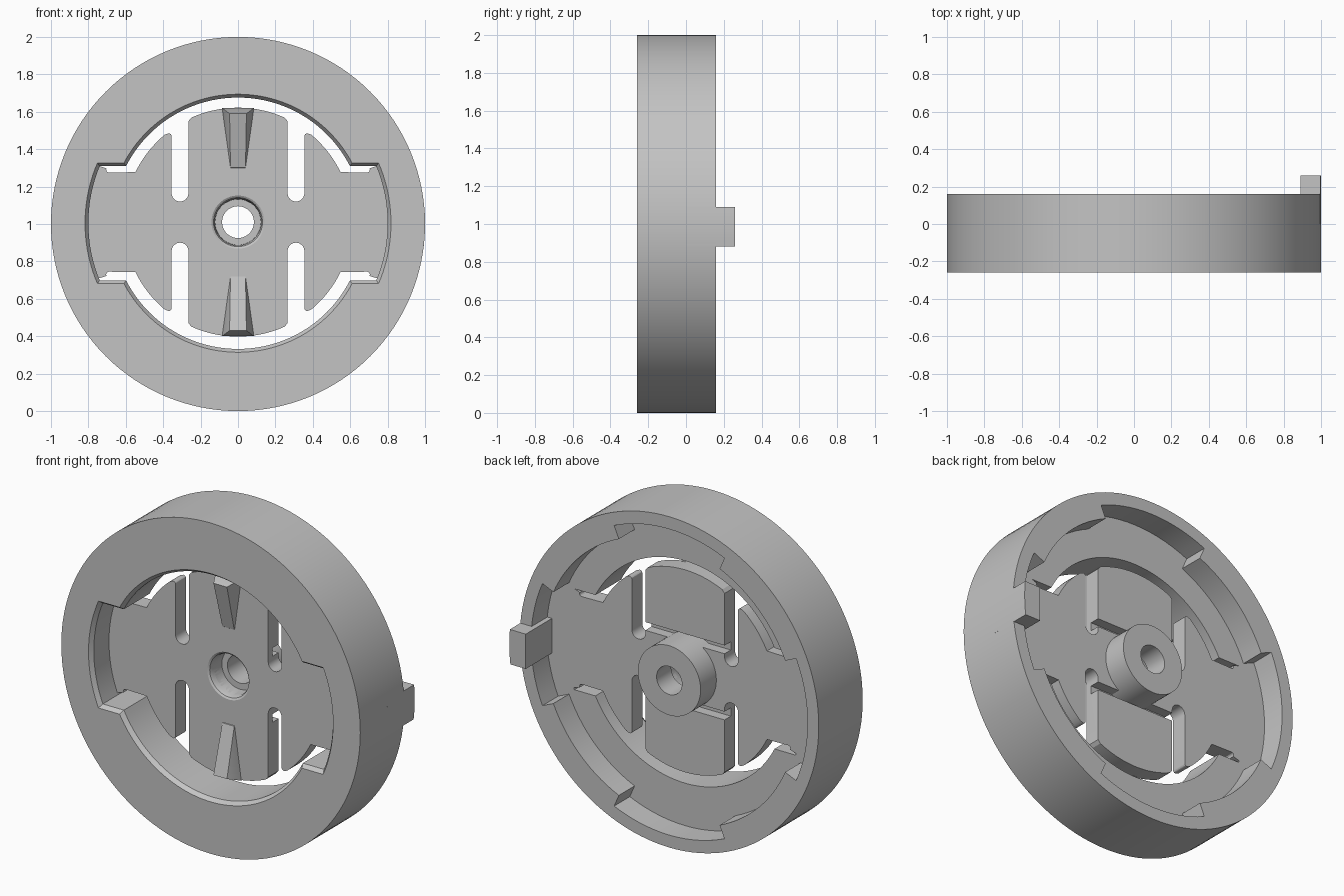
import bpy, bmesh, math

if "Cube" in bpy.data.objects:
    bpy.data.objects.remove(bpy.data.objects["Cube"])

ZC = 1.0      # wheel centre height
HC = 1.01     # hub and web centre height

grey = bpy.data.materials.new("plain grey")
grey.diffuse_color = (0.55, 0.55, 0.55, 1)
grey.use_nodes = True
grey.node_tree.nodes["Principled BSDF"].inputs["Base Color"].default_value = grey.diffuse_color


def arc(r, a0, a1, n, cx=0, cz=0):
    """Points on an arc in the x-z plane, angles in degrees."""
    return [(cx + r * math.cos(math.radians(a0 + (a1 - a0) * i / n)),
             cz + r * math.sin(math.radians(a0 + (a1 - a0) * i / n))) for i in range(n + 1)]


def circle(r, n=96):
    return arc(r, 0, 360, n)[:-1]


def loft(name, sections, cz):
    """Solid through (y, outline) sections, capped at both ends."""
    bm = bmesh.new()
    rings = [[bm.verts.new((x, y, z + cz)) for x, z in pts] for y, pts in sections]
    n = len(rings[0])
    for a, b in zip(rings, rings[1:]):
        for i in range(n):
            j = (i + 1) % n
            bm.faces.new((a[i], a[j], b[j], b[i]))
    bm.faces.new(rings[0])
    bm.faces.new(rings[-1])
    bmesh.ops.recalc_face_normals(bm, faces=bm.faces)
    me = bpy.data.meshes.new(name)
    bm.to_mesh(me)
    bm.free()
    me.materials.append(grey)
    ob = bpy.data.objects.new(name, me)
    bpy.context.collection.objects.link(ob)
    return ob


def cut(ob, *cutters):
    bpy.context.view_layer.objects.active = ob
    for c in cutters:
        m = ob.modifiers.new("cut", 'BOOLEAN')
        m.operation, m.solver, m.object = 'DIFFERENCE', 'EXACT', c
        bpy.ops.object.modifier_apply(modifier=m.name)


def four_way(quarter):
    """Mirror a first-quadrant outline (top to right) into a closed loop."""
    half = quarter + [(x, -z) for x, z in reversed(quarter)]
    return half + [(-x, z) for x, z in reversed(half)]


def opening(grow):
    """Round front opening with two wider side wings."""
    r, w, h = 0.672 + grow, 0.80 + grow, 0.305 + grow
    ai, ao = math.degrees(math.asin(h / r)), math.degrees(math.asin(h / w))
    return four_way(arc(r, 89, ai, 24) + arc(w, ao, 0.5, 10))


# Wheel rim: chamfered front opening, back recess with four pockets
rim = loft("wheel_rim", [(-0.26, circle(1, 128)), (0.16, circle(1, 128))], ZC)
front_cut = loft("front_cutter", [(-0.28, opening(0.018)), (-0.26, opening(0.018)),
                                  (-0.235, opening(0)), (0.05, opening(0))], ZC + 0.004)
recess = []
for k in range(4):
    c = 90 * k
    recess += arc(0.925, c - 23.5, c + 23.5, 14) + arc(0.845, c + 23.5, c + 66.5, 14)
back_cut = loft("back_cutter", [(0.01, recess), (0.2, recess)], ZC)
cut(rim, front_cut, back_cut)

# Slotted web that carries the hub
quarter = (arc(0.612, 89, 66, 8) + [(0.265, 0.54)]
           + arc(0.045, 180, 360, 12, 0.31, 0.155)
           + arc(0.015, 180, 55, 5, 0.37, 0.46)
           + arc(0.61, 50, 26, 8)
           + arc(0.015, -90, 90, 6, 0.69, 0.28)
           + [(0.59, 0.295), (0.59, 0.315), (0.79, 0.315)] + arc(0.845, 19, 1, 6))
# the slit begins where the web meets the rim, so its upper lip is left open
quarter = [p for p in quarter if p not in ((0.59, 0.295), (0.59, 0.315))]
quarter = [p for p in quarter if not (p[0] < 0.7 and p[1] > 0.285 and p[0] > 0.6)]
web = loft("slotted_web", [(-0.09, four_way(quarter)), (0.01, four_way(quarter))], HC)

# Hub boss behind the web
hub = loft("hub_boss", [(-0.05, circle(0.21, 64)), (0.16, circle(0.21, 64))], HC)

# Stepped bore with a rounded front edge
bore = loft("bore_cutter", [(y, circle(r, 64)) for y, r in (
    (-0.12, 0.142), (-0.09, 0.142), (-0.083, 0.131), (-0.065, 0.124), (0.02, 0.122),
    (0.02, 0.085), (0.2, 0.085))], HC)
cut(web, bore)
cut(hub, bore)

# Flexing grooves across the back of the web
grooves = []
for s in (1, -1):
    g = [(-0.28, s * 0.2 - 0.025), (0.28, s * 0.2 - 0.025),
         (0.28, s * 0.2 + 0.025), (-0.28, s * 0.2 + 0.025)]
    grooves.append(loft("groove_cutter", [(-0.05, g), (0.05, g)], HC))
cut(web, *grooves)

# Tapered ridges on the front of the web
for s, name in ((1, "upper_ridge"), (-1, "lower_ridge")):
    base = [(-0.04, s * 0.29), (0.04, s * 0.29), (0.085, s * 0.61), (-0.085, s * 0.61)]
    crest = [(-0.04, s * 0.292), (0.04, s * 0.292), (0.045, s * 0.58), (-0.045, s * 0.58)]
    ridge = loft(name, [(-0.08, base), (-0.09, base), (-0.17, crest)], HC)
    for v in ridge.data.vertices:       # crest slopes down to the web near the hub
        if v.co.y < -0.1 and abs(v.co.z - HC) < 0.4:
            v.co.y = -0.093

# Drive tab on the back of the rim
tab_outline = [(0.89, -0.12)] + arc(1.0, -6.9, 5.2, 6) + [(0.89, 0.09)]
loft("drive_tab", [(0.0, tab_outline), (0.26, tab_outline)], ZC)

# Remove cutters, then smooth the curved walls
for ob in [front_cut, back_cut, bore] + grooves:
    bpy.data.objects.remove(ob)
for ob in bpy.context.collection.objects:
    ob.select_set(True)
    bpy.context.view_layer.objects.active = ob
bpy.ops.object.shade_smooth_by_angle(angle=math.radians(25))
